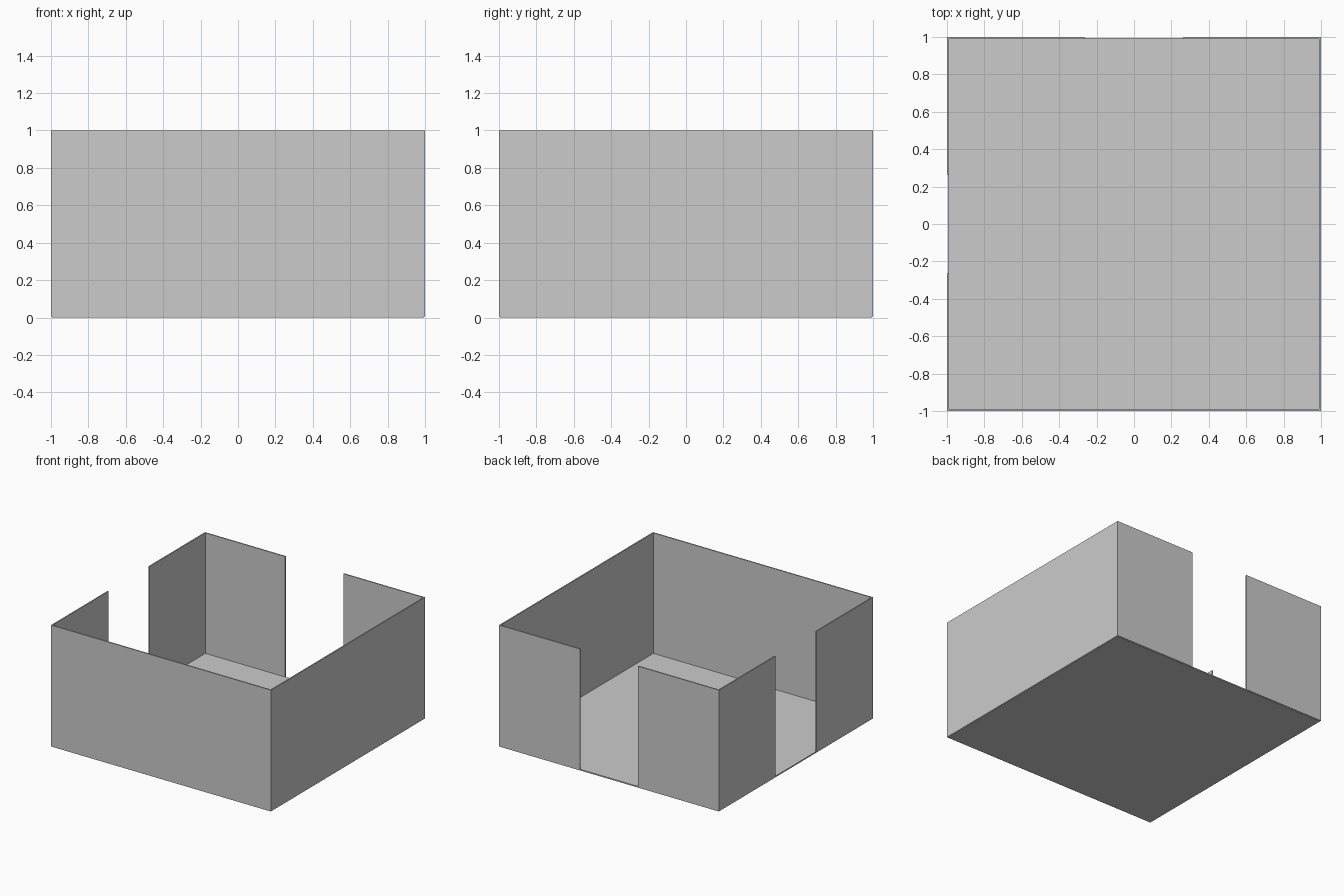
import bpy

if "Cube" in bpy.data.objects:
    bpy.data.objects.remove(bpy.data.objects["Cube"])

T = 0.01      # sheet thickness
GAP = 0.265   # half width of the doorways


def box(name, lo, hi):
    bpy.ops.mesh.primitive_cube_add(size=1, location=[(a + b) / 2 for a, b in zip(lo, hi)])
    ob = bpy.context.object
    ob.name = name
    ob.scale = [b - a for a, b in zip(lo, hi)]
    bpy.ops.object.transform_apply(location=False, rotation=False, scale=True)
    return ob


# Floor, set in slightly so the walls straddle its edge
E = 1 - T / 2
box("floor", (-E, -E, 0), (E, E, T))

# Closed walls at the front and right
Z = T / 2
box("front_wall", (-1, -1, Z), (1, -1 + T, 1))
box("right_wall", (1 - T, -1 + T, Z), (1, 1 - T, 1))

# Back and left walls, each split by a full-height doorway
box("back_wall_left", (-1, 1 - T, Z), (-GAP, 1, 1))
box("back_wall_right", (GAP, 1 - T, Z), (1, 1, 1))
box("left_wall_front", (-1, -1 + T, Z), (-1 + T, -GAP, 1))
box("left_wall_back", (-1, GAP, Z), (-1 + T, 1 - T, 1))
